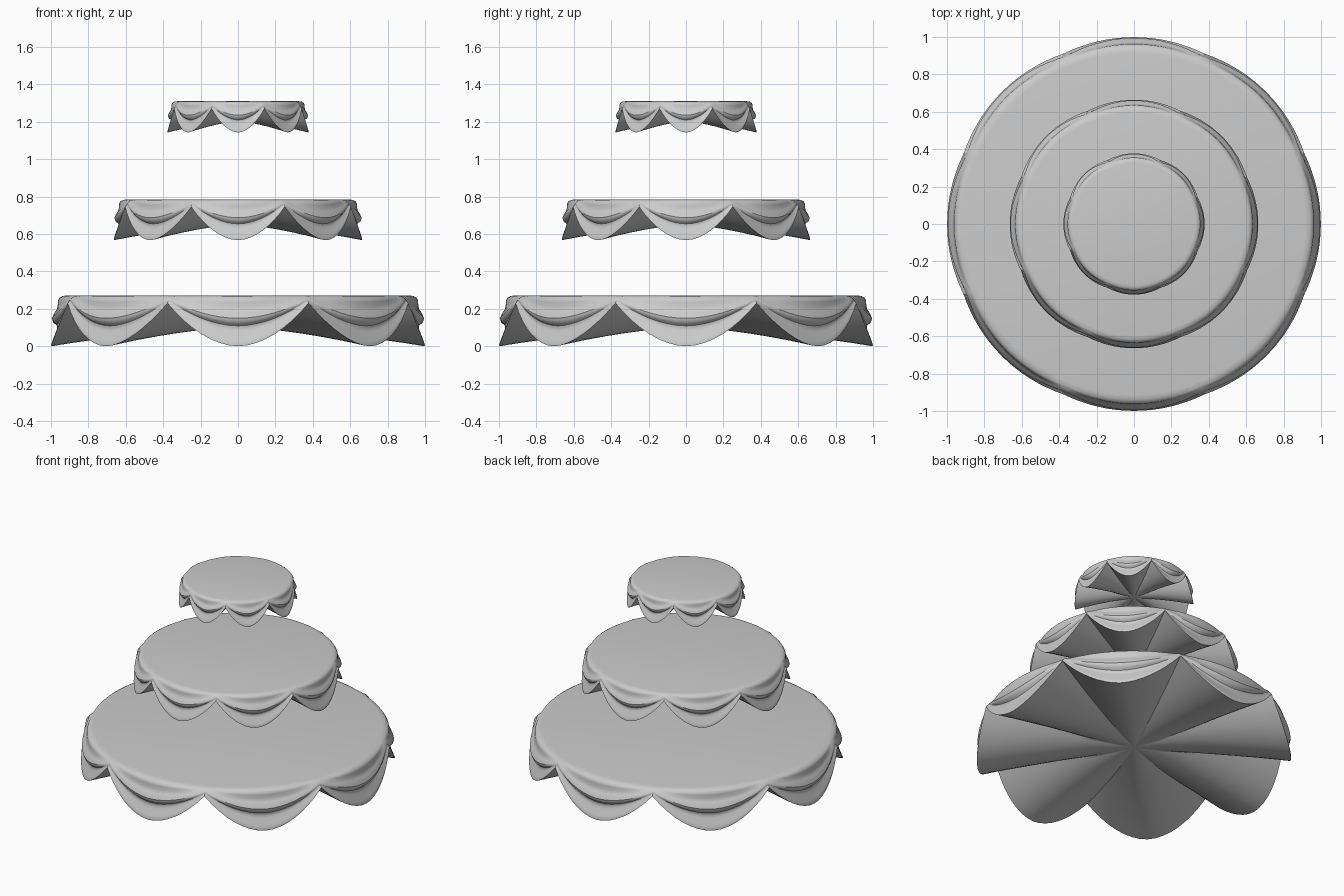
import bpy, bmesh, math

if "Cube" in bpy.data.objects:
    bpy.data.objects.remove(bpy.data.objects["Cube"])

SCALLOPS = 8
SEG = 16                      # segments per scallop
N = SCALLOPS * SEG

# swag cross-section at scallop centre: (fraction of drop, inset from rim)
CENTRE = [(0, .085), (.015, .06), (.05, .045), (.10, .037), (.18, .036), (.27, .032),
          (.36, .016), (.45, .005), (.53, .012), (.60, .032), (.67, .034),
          (.78, .022), (.90, .008), (.97, .001), (1, .002)]
# cross-section at the gathered notch between scallops
NOTCH = [(0, .085), (.08, .06), (.25, .042), (.6, .028), (1, .014)]


def interp(points, t):
    for (a, fa), (b, fb) in zip(points, points[1:]):
        if t <= b:
            return fa + (fb - fa) * (t - a) / (b - a)
    return points[-1][1]


def draped_tier(name, radius, z0, z1, notch_z, hub_z):
    bm = bmesh.new()
    rings = []

    def edge(i):
        u = abs(2 * (i % SEG) / SEG - 1)
        return u, z0 + (notch_z - z0) * u ** 1.85

    def ring(func):
        vs = []
        for i in range(N):
            a = (i / SEG - .5) * 2 * math.pi / SCALLOPS
            r, z = func(i)
            vs.append(bm.verts.new((r * math.cos(a), r * math.sin(a), z)))
        rings.append(vs)

    k = (z1 - z0) / .27

    # draped skirt, folds fading from scallop centre to notch
    levels = sorted({t for t, _ in CENTRE} | {.07, .14, .225, .315, .40, .49, .565, .635, .72, .84})
    for t in levels:
        def skirt(i, t=t):
            u, zb = edge(i)
            w = 1 - u ** 2
            inset = interp(CENTRE, t) * w + interp(NOTCH, t) * (1 - w)
            return radius - inset * k, z1 + (zb - z1) * t
        ring(skirt)

    # pleated underside, running in to a central hub
    for s in (.9, .8, .65, .5, .35, .2, .08):
        def under(i, s=s):
            u, zb = edge(i)
            r = radius - .014 * k * u ** 2
            return r * s, hub_z + (zb - hub_z) * s ** 1.6
        ring(under)
    hub = bm.verts.new((0, 0, hub_z))

    bm.faces.new(rings[0])
    for a, b in zip(rings, rings[1:]):
        for i in range(N):
            j = (i + 1) % N
            bm.faces.new((a[i], b[i], b[j], a[j]))
    for i in range(N):
        bm.faces.new((rings[-1][i], hub, rings[-1][(i + 1) % N]))
    bmesh.ops.recalc_face_normals(bm, faces=bm.faces[:])

    me = bpy.data.meshes.new(name)
    bm.to_mesh(me)
    bm.free()
    ob = bpy.data.objects.new(name, me)
    bpy.context.collection.objects.link(ob)
    bpy.ops.object.select_all(action='DESELECT')
    ob.select_set(True)
    bpy.context.view_layer.objects.active = ob
    bpy.ops.object.shade_smooth_by_angle(angle=math.radians(40))


# three stacked icing drapes
draped_tier("lower_drape", 1.0, 0.0, .272, .23, .10)
draped_tier("middle_drape", .665, .567, .785, .745, .648)
draped_tier("upper_drape", .378, 1.143, 1.31, 1.27, 1.2)
